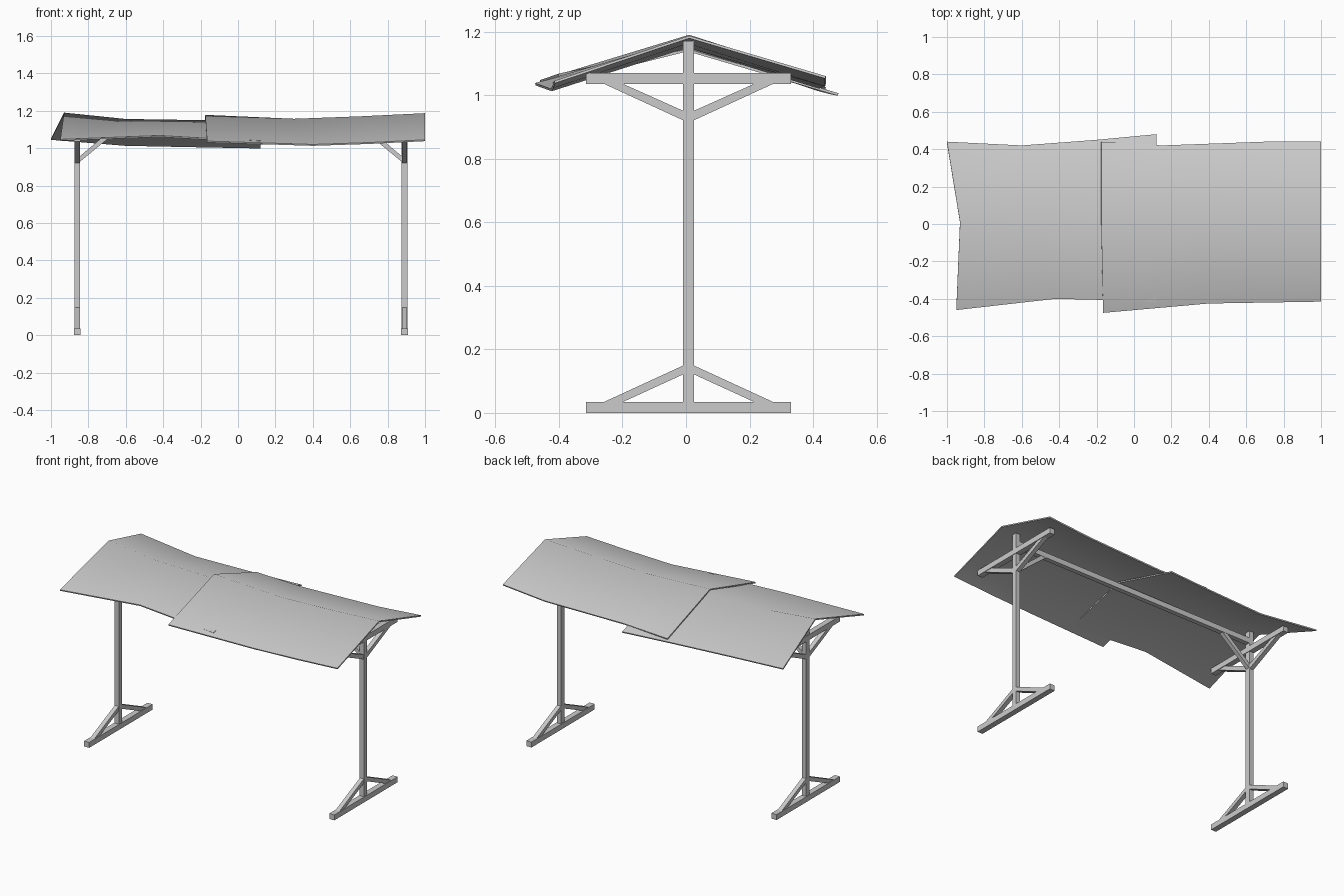
import bpy
import bmesh
import math
from mathutils import Vector

cube = bpy.data.objects.get("Cube")
if cube:
    bpy.data.objects.remove(cube)

grey = bpy.data.materials.new("light_grey")
grey.use_nodes = True
COLOUR = (0.6, 0.6, 0.6, 1)
grey.diffuse_color = COLOUR
grey.node_tree.nodes["Principled BSDF"].inputs["Base Color"].default_value = COLOUR

MID = 0.008    # y of the frame's centre plane


def make_object(name, bm):
    bmesh.ops.recalc_face_normals(bm, faces=bm.faces)
    mesh = bpy.data.meshes.new(name)
    bm.to_mesh(mesh)
    bm.free()
    mesh.materials.append(grey)
    obj = bpy.data.objects.new(name, mesh)
    bpy.context.collection.objects.link(obj)
    return obj


def box(name, centre, size):
    bm = bmesh.new()
    bmesh.ops.create_cube(bm, size=1)
    for v in bm.verts:
        v.co = Vector(centre) + v.co * Vector(size)
    return make_object(name, bm)


def prism(name, outline, depth):
    """Extrude a planar outline by the depth vector, centred on the outline."""
    depth = Vector(depth)
    bm = bmesh.new()
    face = bm.faces.new([bm.verts.new(Vector(p) - depth / 2) for p in outline])
    new = bmesh.ops.extrude_face_region(bm, geom=[face])["geom"]
    bmesh.ops.translate(bm, vec=depth,
                        verts=[g for g in new if isinstance(g, bmesh.types.BMVert)])
    return make_object(name, bm)


# Two mirrored trestle frames
for side, x, inward in (("right", -0.86, 1), ("left", 0.89, -1)):
    box(side + "_post", (x, MID, 0.59), (0.03, 0.034, 1.16))
    box(side + "_foot", (x, MID, 0.0175), (0.036, 0.645, 0.035))
    box(side + "_crossbar", (x, MID, 1.0525), (0.036, 0.645, 0.035))
    for end, s in (("front", -1), ("back", 1)):
        # Diagonal braces between post and foot, and post and crossbar
        for level, outer, root, tip in (("lower", 0.15, 0.122, 0.035),
                                        ("upper", 0.92, 0.95, 1.035)):
            outline = [(x, MID + s * y, z) for y, z in
                       ((0.015, outer), (0.265, tip), (0.205, tip), (0.015, root))]
            prism(f"{side}_{end}_{level}_brace", outline, (0.028, 0, 0))
    # Brace running up to the ridge beam
    outline = [(x + inward * dx, MID, z) for dx, z in
               ((0.012, 0.925), (0.215, 1.092), (0.175, 1.092), (0.012, 0.955))]
    prism(side + "_beam_brace", outline, (0, 0.026, 0))

box("ridge_beam", (0.015, MID, 1.108), (1.75, 0.03, 0.034))


# Sagging roof sheets: each is lofted through front eave, ridge and back eave
def roof_sheet(name, front, ridge, back):
    bm = bmesh.new()
    rows = [[bm.verts.new(p) for p in row] for row in (front, ridge, back)]
    for low, high in zip(rows, rows[1:]):
        for i in range(len(low) - 1):
            bm.faces.new((low[i], low[i + 1], high[i + 1], high[i]))
    obj = make_object(name, bm)
    if obj.data.polygons[0].normal.z < 0:
        obj.data.flip_normals()
    thick = obj.modifiers.new("thickness", "SOLIDIFY")
    thick.thickness = 0.008
    thick.offset = -1
    bpy.ops.object.select_all(action="DESELECT")
    obj.select_set(True)
    bpy.context.view_layer.objects.active = obj
    bpy.ops.object.modifier_apply(modifier=thick.name)
    bpy.ops.object.shade_smooth_by_angle(angle=math.radians(50))


roof_sheet("right_roof_sheet",
           [(-0.95, -0.46, 1.047), (-0.42, -0.4, 1.068), (-0.2, -0.405, 1.055), (0.12, -0.42, 1.04)],
           [(-0.93, 0.01, 1.19), (-0.6, 0.005, 1.156), (-0.2, 0.005, 1.15), (0.12, 0.005, 1.146)],
           [(-1, 0.44, 1.052), (-0.6, 0.42, 1.02), (-0.2, 0.45, 1.012), (0.12, 0.48, 1.006)])
roof_sheet("left_roof_sheet",
           [(-0.165, -0.475, 1.038), (0.4, -0.425, 1.02), (0.7, -0.42, 1.03), (1, -0.415, 1.045)],
           [(-0.175, 0.005, 1.178), (0.3, 0.005, 1.157), (0.65, 0.005, 1.17), (1, 0.01, 1.187)],
           [(-0.175, 0.44, 1.025), (0.15, 0.42, 1.028), (0.7, 0.44, 1.035), (1, 0.44, 1.06)])
